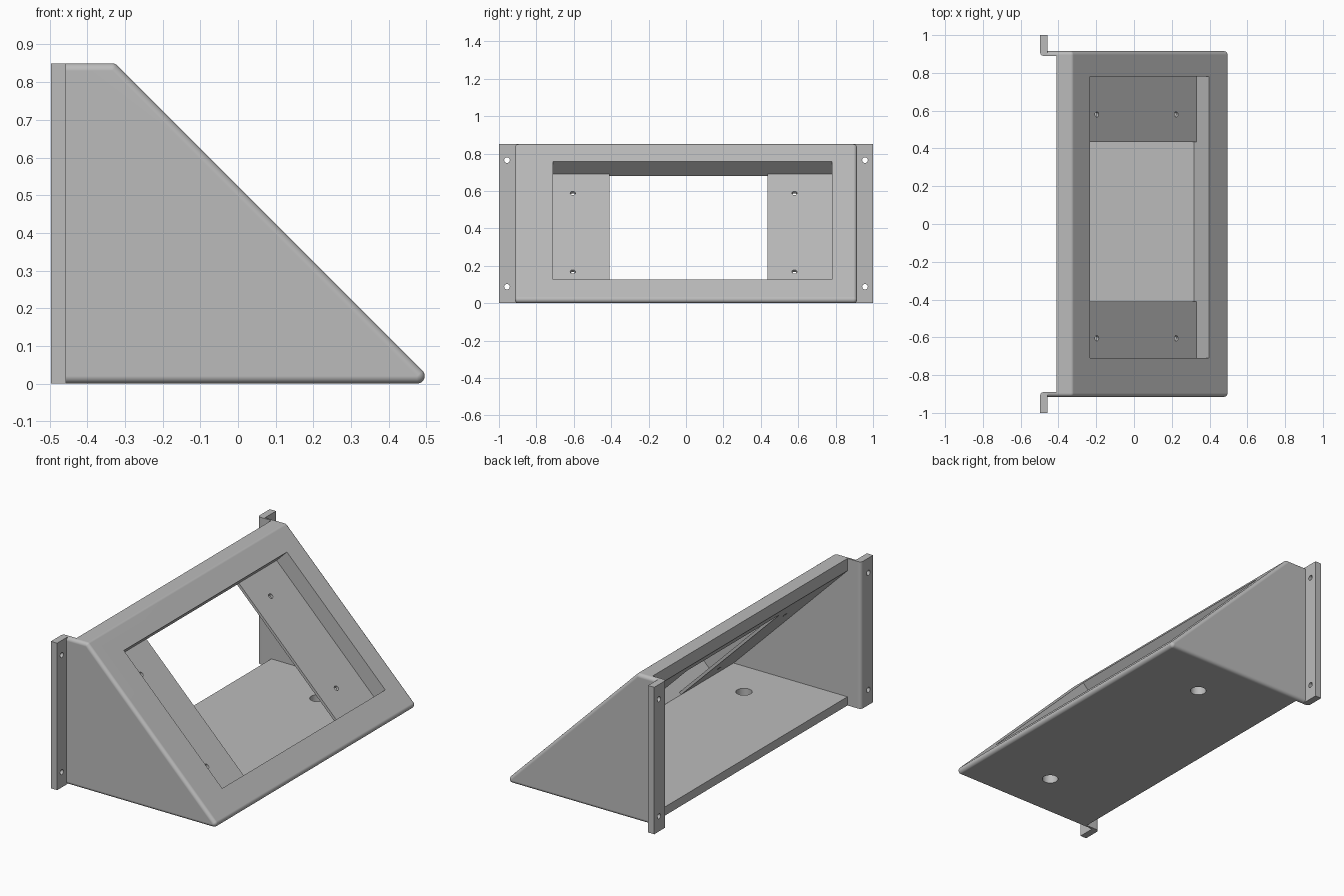
import bpy, bmesh
from math import radians
from mathutils import Matrix, Vector

cube = bpy.data.objects.get("Cube")
if cube:
    bpy.data.objects.remove(cube, do_unlink=True)

grey = bpy.data.materials.new("light grey")
grey.use_nodes = True
grey.diffuse_color = (0.5, 0.5, 0.5, 1)
grey.node_tree.nodes["Principled BSDF"].inputs["Base Color"].default_value = (0.5, 0.5, 0.5, 1)

HEIGHT = 0.85
HALF_WIDTH = 0.915
INNER = 0.89        # inner face of the side walls
SLOPE = 0.524       # sloping face lies on x + z = SLOPE
ROUND = 0.02
BACK = -0.497
FLOOR = 0.05
OPEN = -0.41        # back edge of the top and floor


def finish(bm, name):
    bmesh.ops.recalc_face_normals(bm, faces=bm.faces[:])
    mesh = bpy.data.meshes.new(name)
    bm.to_mesh(mesh)
    bm.free()
    obj = bpy.data.objects.new(name, mesh)
    mesh.materials.append(grey)
    bpy.context.collection.objects.link(obj)
    return obj


def prism(name, outline, y0, y1):
    """Side outline in x and z, extruded along y."""
    bm = bmesh.new()
    face = bm.faces.new([bm.verts.new((x, y0, z)) for x, z in outline])
    ext = bmesh.ops.extrude_face_region(bm, geom=[face])
    moved = [v for v in ext["geom"] if isinstance(v, bmesh.types.BMVert)]
    bmesh.ops.translate(bm, verts=moved, vec=(0, y1 - y0, 0))
    return finish(bm, name)


def box(name, x0, x1, y0, y1, z0, z1):
    return prism(name, [(x0, z0), (x1, z0), (x1, z1), (x0, z1)], y0, y1)


def drill(name, centre, axis, radius, length):
    bm = bmesh.new()
    turn = Vector((0, 0, 1)).rotation_difference(Vector(axis)).to_matrix().to_4x4()
    bmesh.ops.create_cone(bm, cap_ends=True, segments=24, radius1=radius, radius2=radius,
                          depth=length, matrix=Matrix.Translation(centre) @ turn)
    return finish(bm, name)


def combine(target, tool, operation="DIFFERENCE"):
    tool.hide_render = True
    mod = target.modifiers.new("combine", "BOOLEAN")
    mod.operation = operation
    mod.solver = "EXACT"
    mod.object = tool
    bpy.context.view_layer.objects.active = target
    bpy.ops.object.modifier_apply(modifier=mod.name)
    bpy.data.objects.remove(tool, do_unlink=True)


# Rounded wedge: the hull of a small ball placed at every corner
bm = bmesh.new()
low, high = ROUND, HEIGHT - ROUND
inset_slope = SLOPE - ROUND * 2 ** 0.5
corners = [(-0.6, low), (inset_slope - low, low), (inset_slope - high, high), (-0.6, high)]
for x, z in corners:
    for side in (-1, 1):
        place = Matrix.Translation((x, side * (HALF_WIDTH - ROUND), z))
        bmesh.ops.create_uvsphere(bm, u_segments=24, v_segments=12, radius=ROUND,
                                  matrix=place @ Matrix.Rotation(radians(90), 4, "X"))
bmesh.ops.delete(bm, geom=bm.faces[:] + bm.edges[:], context="EDGES_FACES")
hull = bmesh.ops.convex_hull(bm, input=bm.verts[:])
bmesh.ops.delete(bm, geom=[v for v in bm.verts if not v.link_faces], context="VERTS")
bmesh.ops.dissolve_limit(bm, angle_limit=radians(0.5), verts=bm.verts[:], edges=bm.edges[:])
housing = finish(bm, "sloped_housing")

# Open back and hollow interior
combine(housing, box("trim", -0.8, -0.47, -1.2, 1.2, -0.2, 1.1))
combine(housing, box("back_notch", -0.8, OPEN, -INNER, INNER, -0.2, 1.1))
under = 0.369
combine(housing, prism("cavity", [(-0.45, FLOOR), (under - FLOOR, FLOOR), (-0.45, under + 0.45)],
                       -INNER, INNER))


# Recess in the sloping face, then the window between the two ledges
def slope_cut(name, depth, y0, y1):
    top_x, low_x = -0.233, 0.396
    outline = []
    for x, shift in ((top_x, 0.1), (low_x, 0.1), (low_x, -depth), (top_x, -depth)):
        outline.append((x + shift, SLOPE - x + shift))
    return prism(name, outline, y0, y1)


combine(housing, slope_cut("recess", 0.066, -0.71, 0.78))
combine(housing, slope_cut("window", 0.078, -0.41, 0.435))

# Mounting flanges with a rounded inner back edge
for side in (-1, 1):
    flange = box("flange", BACK, -0.457, side * INNER, side * 1.0, 0, HEIGHT)
    bm = bmesh.new()
    bm.from_mesh(flange.data)
    edge = [e for e in bm.edges if all(v.co.x < -0.48 and abs(v.co.y) < 0.95 for v in e.verts)]
    bmesh.ops.bevel(bm, geom=edge, offset=0.018, segments=4, profile=0.5, affect="EDGES")
    bm.to_mesh(flange.data)
    bm.free()
    combine(housing, flange, "UNION")
    for z in (0.088, 0.765):
        combine(housing, drill("flange_hole", (-0.48, side * 0.957, z), (1, 0, 0), 0.015, 0.12))
    # Cable hole in the floor
    combine(housing, drill("floor_hole", (0.07, side * 0.63, 0.02), (0, 0, 1), 0.043, 0.12))

# Screw holes in the ledges
for y in (-0.605, 0.58):
    for x, z in ((-0.2, 0.585), (0.22, 0.165)):
        combine(housing, drill("ledge_hole", (x, y, z), (1, 0, 1), 0.014, 0.09))

# Smooth rounds, crisp corners
bpy.ops.object.select_all(action="DESELECT")
housing.select_set(True)
bpy.context.view_layer.objects.active = housing
bpy.ops.object.shade_smooth_by_angle(angle=radians(30))
weighted = housing.modifiers.new("weighted normals", "WEIGHTED_NORMAL")
weighted.keep_sharp = True
